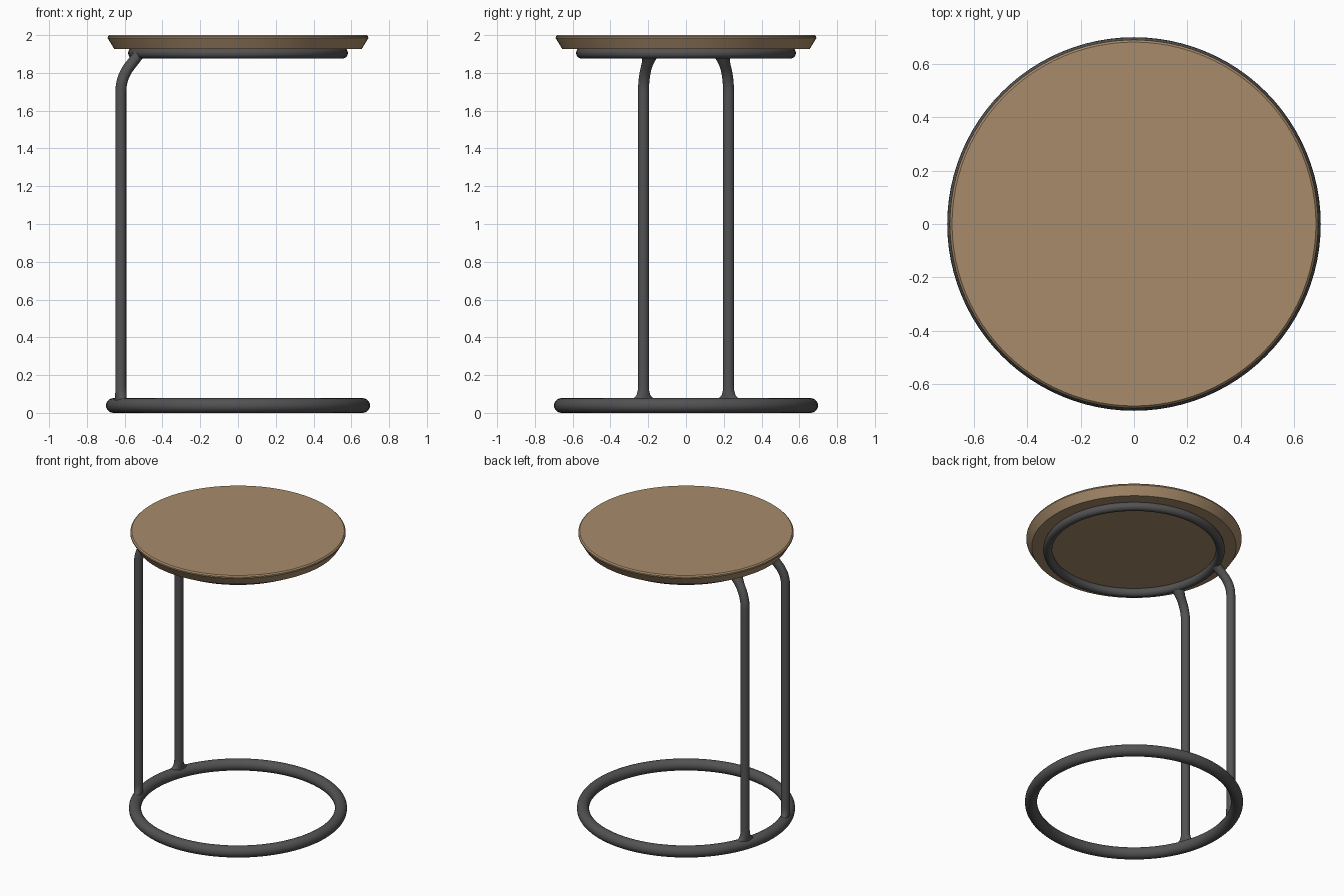
import bpy, bmesh, math
from mathutils import Vector

if "Cube" in bpy.data.objects:
    bpy.data.objects.remove(bpy.data.objects["Cube"])


def material(name, rgb):
    m = bpy.data.materials.new(name)
    m.diffuse_color = (*rgb, 1)
    m.use_nodes = True
    m.node_tree.nodes["Principled BSDF"].inputs["Base Color"].default_value = m.diffuse_color
    return m


wood = material("light brown wood", (0.39, 0.26, 0.145))
metal = material("dark grey metal", (0.085, 0.085, 0.088))


def finish(ob, name, mat, angle=30):
    ob.name = name
    ob.data.materials.append(mat)
    bpy.ops.object.select_all(action='DESELECT')
    ob.select_set(True)
    bpy.context.view_layer.objects.active = ob
    bpy.ops.object.shade_smooth_by_angle(angle=math.radians(angle))


def ring(name, major, minor, z):
    bpy.ops.mesh.primitive_torus_add(major_segments=96, minor_segments=20,
                                     major_radius=major, minor_radius=minor,
                                     location=(0, 0, z))
    finish(bpy.context.object, name, metal)


def skin(name, loops, mat):
    """Bridge a list of closed loops and cap both ends."""
    bm = bmesh.new()
    rows = [[bm.verts.new(p) for p in loop] for loop in loops]
    n = len(rows[0])
    for a, b in zip(rows, rows[1:]):
        for i in range(n):
            j = (i + 1) % n
            bm.faces.new((a[i], a[j], b[j], b[i]))
    bm.faces.new(rows[0])
    bm.faces.new(rows[-1])
    bmesh.ops.recalc_face_normals(bm, faces=bm.faces)
    me = bpy.data.meshes.new(name)
    bm.to_mesh(me)
    bm.free()
    ob = bpy.data.objects.new(name, me)
    bpy.context.collection.objects.link(ob)
    finish(ob, name, mat)


# Steel rings: floor ring and the ring under the top
ring("base_ring", 0.66, 0.039, 0.039)
ring("support_ring", 0.553, 0.029, 1.905)

# Round top with undercut side and a fine bevelled rim
profile = [(0.655, 1.926), (0.690, 1.984), (0.689, 1.992), (0.681, 2.0)]
skin("table_top", [[(r * math.cos(a), r * math.sin(a), z)
                    for a in (2 * math.pi * i / 96 for i in range(96))]
                   for r, z in profile], wood)

# Leg path: (radius from centre, height, tilt, half width along the ring)
TUBE = 0.029
path = [(0.66, 0.045, 0, 0.070), (0.66, 0.075, 0, 0.060), (0.66, 0.083, 0, 0.047),
        (0.66, 0.095, 0, 0.037), (0.66, 0.115, 0, 0.031), (0.66, 0.135, 0, TUBE)]
bend, start, tilt = 0.21, 1.70, math.radians(38.5)
for i in range(9):
    a = tilt * i / 8
    path.append((0.66 - bend * (1 - math.cos(a)), start + bend * math.sin(a), a, TUBE))
r0, z0 = path[-1][:2]
for f, w in ((0.3, 0.031), (0.5, 0.035), (0.7, 0.042), (0.85, 0.05)):
    path.append((r0 + (0.553 - r0) * f, z0 + (1.905 - z0) * f, tilt, w))

# Two legs, mirrored front to back, flared where they meet the rings
for name, side in (("front_leg", -1), ("back_leg", 1)):
    out = Vector((-0.62, side * 0.225, 0)).normalized()
    along = Vector((-out.y, out.x, 0))
    loops = []
    for r, z, t, w in path:
        normal = out * math.cos(t) + Vector((0, 0, math.sin(t)))
        centre = out * r + Vector((0, 0, z))
        depth = TUBE if w < 0.04 else TUBE * 0.93
        loops.append([centre + normal * depth * math.cos(a) + along * w * math.sin(a)
                      for a in (2 * math.pi * i / 24 for i in range(24))])
    skin(name, loops, metal)
